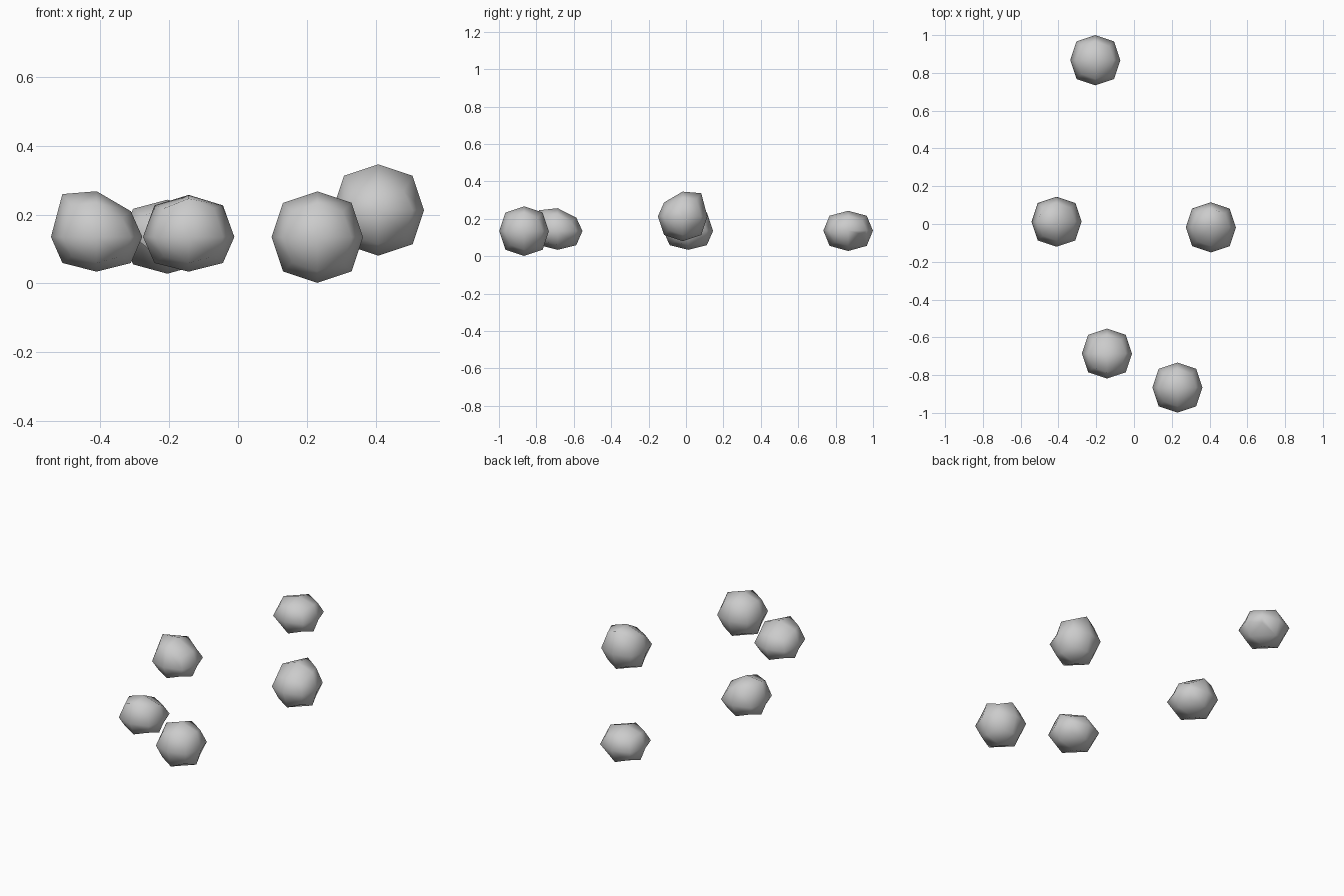
import bpy, bmesh

if "Cube" in bpy.data.objects:
    bpy.data.objects.remove(bpy.data.objects["Cube"])

H = 0.1325                              # half width of a stone
ROUND = {1: 1.0, 2: 0.75, 3: 0.5556}    # face centre, edge middle, corner


def stone(name, centre, top=1.0, bottom=1.0, tilt=(0, 0), dents=()):
    """Rounded cube stone; upper half may be tilted, halves flattened, lower corners dented."""
    bm = bmesh.new()
    bmesh.ops.create_cube(bm, size=2)
    bmesh.ops.subdivide_edges(bm, edges=bm.edges[:], cuts=1, use_grid_fill=True)
    for v in bm.verts:
        sign = [round(c) for c in v.co]
        v.co = v.co * H * ROUND[sum(abs(s) for s in sign)]
        if sign[2] > 0:
            v.co.z = v.co.z * top + tilt[0] * v.co.x + tilt[1] * v.co.y
        elif sign[2] < 0:
            v.co.z *= bottom
            if (sign[0], sign[1]) in dents:
                v.co.z *= 0.3
    bmesh.ops.recalc_face_normals(bm, faces=bm.faces[:])
    for f in bm.faces:
        f.smooth = True
    mesh = bpy.data.meshes.new(name)
    bm.to_mesh(mesh)
    bm.free()
    ob = bpy.data.objects.new(name, mesh)
    ob.location = centre
    bpy.context.collection.objects.link(ob)


# Five scattered stones
stone("front_stone", (0.23, -0.866, 0.1345))
stone("front_left_stone", (-0.143, -0.686, 0.135), top=0.92, bottom=0.76, tilt=(0, -0.2))
stone("left_stone", (-0.41, 0.012, 0.135), bottom=0.76, tilt=(-0.25, 0))
stone("right_stone", (0.407, -0.018, 0.213), tilt=(0, 0.25))
stone("back_stone", (-0.205, 0.867, 0.137), top=0.8, bottom=0.82,
      dents=((1, 1), (-1, -1)))
